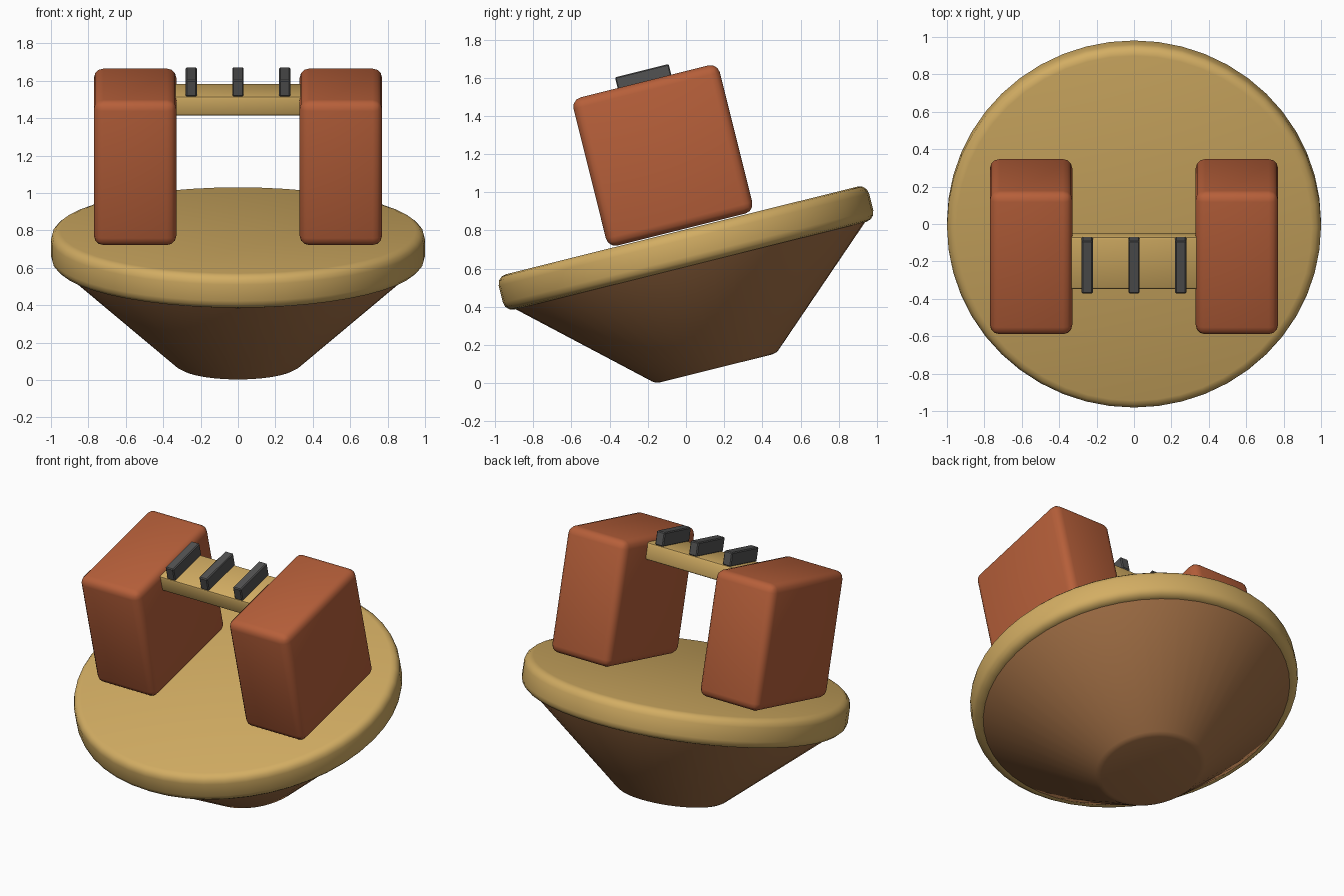
import bpy, math
from mathutils import Matrix

if "Cube" in bpy.data.objects:
    bpy.data.objects.remove(bpy.data.objects["Cube"])

# Everything is built upright, then tilted about x around the disc centre
TILT = Matrix.Translation((0, 0, 0.708)) @ Matrix.Rotation(math.radians(14), 4, 'X')


def material(name, rgb):
    m = bpy.data.materials.new(name)
    m.diffuse_color = (*rgb, 1)
    m.use_nodes = True
    m.node_tree.nodes["Principled BSDF"].inputs["Base Color"].default_value = m.diffuse_color
    return m


TAN = material("tan", (0.65, 0.42, 0.125))
RED = material("brick red", (0.47, 0.115, 0.042))
BROWN = material("brown", (0.36, 0.16, 0.06))
GREY = material("dark grey", (0.085, 0.085, 0.085))


def finish(name, mat, bevel, segments=3):
    """Name, colour, bevel, smooth and tilt the active object."""
    ob = bpy.context.object
    ob.name = name
    ob.data.materials.append(mat)
    mod = ob.modifiers.new("bevel", 'BEVEL')
    mod.width = bevel
    mod.segments = segments
    mod.limit_method = 'ANGLE'
    mod.angle_limit = math.radians(30)
    bpy.ops.object.modifier_apply(modifier=mod.name)
    bpy.ops.object.shade_smooth_by_angle(angle=math.radians(35))
    ob.matrix_world = TILT @ ob.matrix_world
    return ob


def box(name, mat, centre, size, bevel, segments=3):
    bpy.ops.mesh.primitive_cube_add(size=1)
    ob = bpy.context.object
    ob.data.transform(Matrix.Translation(centre) @ Matrix.Diagonal((*size, 1)))
    return finish(name, mat, bevel, segments)


def frustum(name, mat, r_low, r_high, z_low, z_high, bevel, segments=3):
    bpy.ops.mesh.primitive_cone_add(vertices=48, radius1=r_low, radius2=r_high,
                                    depth=z_high - z_low)
    bpy.context.object.data.transform(Matrix.Translation((0, 0, (z_low + z_high) / 2)))
    return finish(name, mat, bevel, segments)


# Round deck and the tapered base under it
frustum("deck", TAN, 1.0, 1.0, -0.095, 0.095, 0.05)
frustum("base", BROWN, 0.325, 0.955, -0.65, -0.085, 0.02, 2)

# Pair of side blocks
for side, x in (("left", -0.55), ("right", 0.55)):
    box(side + "_block", RED, (x, 0, 0.5), (0.44, 0.79, 0.80), 0.05)

# Bridge between the blocks, with three ribs on top
box("bridge", TAN, (0, 0, 0.815), (0.70, 0.29, 0.11), 0.015, 2)
for i, x in enumerate((-0.25, 0, 0.25)):
    box(f"rib_{i + 1}", GREY, (x, 0, 0.913), (0.06, 0.29, 0.09), 0.006, 1)
